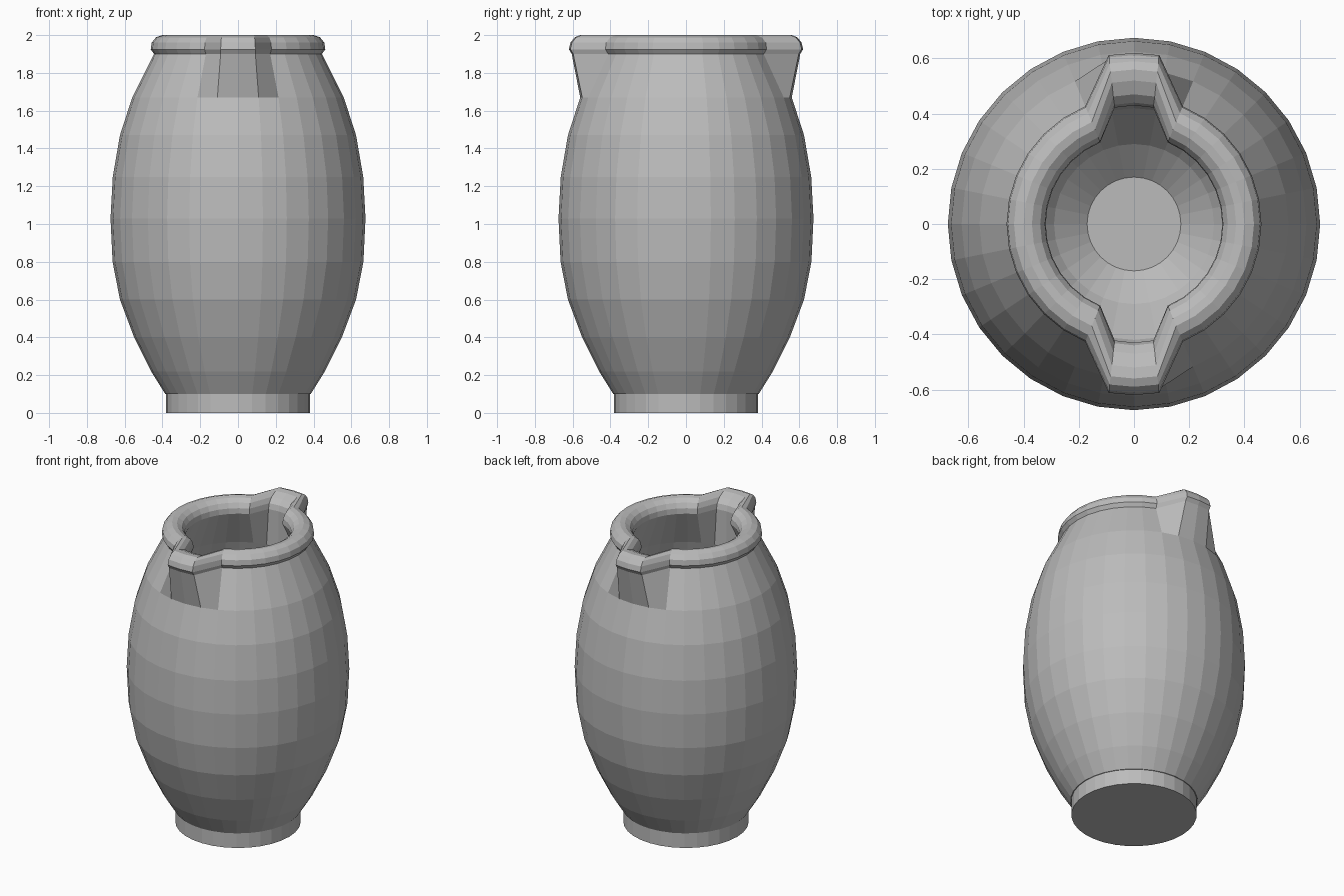
import bpy
import bmesh
from math import sin, cos, pi

SIDES = 32

cube = bpy.data.objects.get("Cube")
if cube:
    bpy.data.objects.remove(cube, do_unlink=True)

clay = bpy.data.materials.new("grey_clay")
clay.use_nodes = True
clay.diffuse_color = (0.5, 0.5, 0.5, 1)
clay.node_tree.nodes["Principled BSDF"].inputs["Base Color"].default_value = clay.diffuse_color

# Foot and barrel, as (radius, height)
foot = [(0.38, 0), (0.38, 0.1)]
barrel = [(0.385, 0.1), (0.46, 0.22), (0.55, 0.4), (0.625, 0.6), (0.664, 0.8),
          (0.675, 1.03), (0.663, 1.25), (0.625, 1.47), (0.56, 1.67)]
# Rolled rim, as (radius, height, spout reach, spout half width)
rim = [(0.445, 1.9, 0.605, 0.092), (0.462, 1.925, 0.62, 0.092), (0.457, 1.96, 0.612, 0.09),
       (0.435, 1.988, 0.59, 0.088), (0.4, 2.0, 0.56, 0.085), (0.37, 1.995, 0.52, 0.08),
       (0.34, 1.975, 0.47, 0.075), (0.323, 1.945, 0.44, 0.071), (0.32, 1.91, 0.43, 0.07)]
# Hollow inside, from the neck down to the floor
inside = [(r - 0.13, z) for r, z in reversed(barrel[2:])] + [(0.29, 0.24), (0.17, 0.14)]


def add_ring(bm, radius, z, reach=None, half_width=0):
    """One ring of points; three points at front and back may be pulled out to a spout."""
    ring = []
    for k in range(SIDES):
        a = 2 * pi * k / SIDES
        x, y = radius * sin(a), radius * cos(a)
        if reach and abs(x) < radius * 0.3:
            side = 1 if y > 0 else -1
            y = side * (reach if abs(x) < 0.01 else reach - 0.008)
            x = 0 if abs(x) < 0.01 else half_width * (1 if x > 0 else -1)
        ring.append(bm.verts.new((x, y, z)))
    return ring


# Jug: one continuous skin from the foot, over the spouted rim, to the inner floor
bm = bmesh.new()
rings = [add_ring(bm, *row) for row in foot + barrel + rim + inside]
for low, high in zip(rings, rings[1:]):
    for k in range(SIDES):
        n = (k + 1) % SIDES
        bm.faces.new((low[k], low[n], high[n], high[k]))
bm.faces.new(rings[0])
bm.faces.new(rings[-1])
bmesh.ops.recalc_face_normals(bm, faces=bm.faces)

mesh = bpy.data.meshes.new("jug_with_two_spouts")
bm.to_mesh(mesh)
bm.free()
mesh.materials.append(clay)
jug = bpy.data.objects.new("jug_with_two_spouts", mesh)
bpy.context.collection.objects.link(jug)
